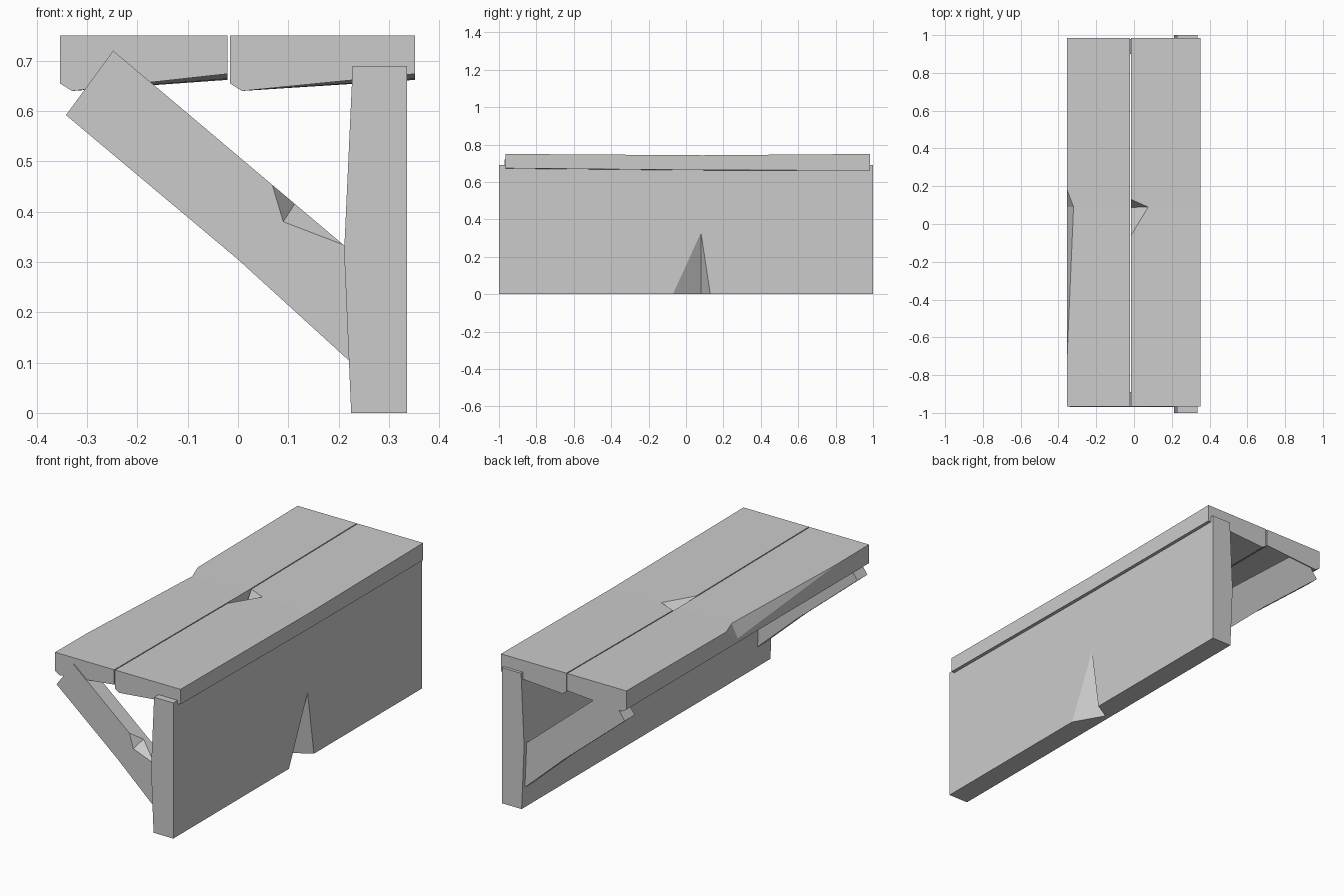
import bpy
import bmesh
from mathutils import Vector

old = bpy.data.objects.get("Cube")
if old:
    bpy.data.objects.remove(old, do_unlink=True)

grey = bpy.data.materials.new("plain_grey")
grey.use_nodes = True
grey.diffuse_color = (0.6, 0.6, 0.6, 1)
grey.node_tree.nodes["Principled BSDF"].inputs["Base Color"].default_value = grey.diffuse_color


def make_object(name, bm):
    bmesh.ops.recalc_face_normals(bm, faces=bm.faces)
    mesh = bpy.data.meshes.new(name)
    bm.to_mesh(mesh)
    bm.free()
    mesh.materials.append(grey)
    obj = bpy.data.objects.new(name, mesh)
    bpy.context.collection.objects.link(obj)
    return obj


def loft(name, stations):
    """Join equal x-z profiles placed at successive y positions."""
    bm = bmesh.new()
    rings = [[bm.verts.new((x, y, z)) for x, z in profile] for y, profile in stations]
    count = len(rings[0])
    for r, s in zip(rings, rings[1:]):
        for i in range(count):
            j = (i + 1) % count
            bm.faces.new((r[i], r[j], s[j], s[i]))
    bm.faces.new(rings[0])
    bm.faces.new(rings[-1])
    return make_object(name, bm)


def chip(obj, start, end, apex, deep):
    """Cut a wedge out of an edge; its valley runs from apex to deep."""
    start, end, apex, deep = map(Vector, (start, end, apex, deep))
    middle = (apex + deep) / 2
    corners = (apex * 1.5 - deep * 0.5, deep * 1.5 - apex * 0.5,
               start * 2 - middle, end * 2 - middle)
    bm = bmesh.new()
    for c in corners:
        bm.verts.new(c)
    bmesh.ops.convex_hull(bm, input=bm.verts)
    cutter = make_object(obj.name + "_chip_cutter", bm)
    cutter.hide_render = True
    cutter.hide_viewport = True
    cutter.display_type = 'WIRE'
    mod = obj.modifiers.new("chip", 'BOOLEAN')
    mod.operation = 'DIFFERENCE'
    mod.solver = 'EXACT'
    mod.object = cutter


# Upright wall with a slightly swollen inner face
wall_profile = [(0.225, 0), (0.336, 0), (0.336, 0.69), (0.228, 0.69), (0.211, 0.32)]
wall = loft("upright_wall", [(-1, wall_profile), (1, wall_profile)])
chip(wall, (0.336, -0.07, 0), (0.336, 0.13, 0), (0.336, 0.08, 0.33), (0.25, 0.08, 0))


# Two gently bowed top planks with a worn lower edge
def plank(name, left, right):
    def profile(top, low):
        return [(left, top), (left, 0.655), (left + 0.024, 0.64), (right, low), (right, top)]
    return loft(name, [(-0.965, profile(0.75, 0.674)),
                       (0.09, profile(0.743, 0.664)),
                       (0.985, profile(0.75, 0.662))])


outer = plank("outer_plank", -0.354, -0.021)
chip(outer, (-0.354, 0.18, 0.743), (-0.354, -0.7, 0.748), (-0.32, 0.09, 0.743), (-0.354, 0.09, 0.675))
inner = plank("inner_plank", -0.016, 0.352)
chip(inner, (-0.016, 0.13, 0.743), (-0.016, -0.06, 0.744), (0.075, 0.09, 0.743), (-0.016, 0.088, 0.68))

# Diagonal braces near both ends
brace_profile = [(-0.342, 0.592), (-0.248, 0.72), (0.225, 0.321), (0.225, 0.1), (0, 0.305)]
for name, y in (("front_brace", -0.97), ("back_brace", 0.9)):
    brace = loft(name, [(y, brace_profile), (y + 0.08, brace_profile)])
    if y < 0:
        chip(brace, (0.068, y, 0.454), (0.21, y, 0.334), (0.09, y, 0.38), (0.113, y + 0.05, 0.416))
